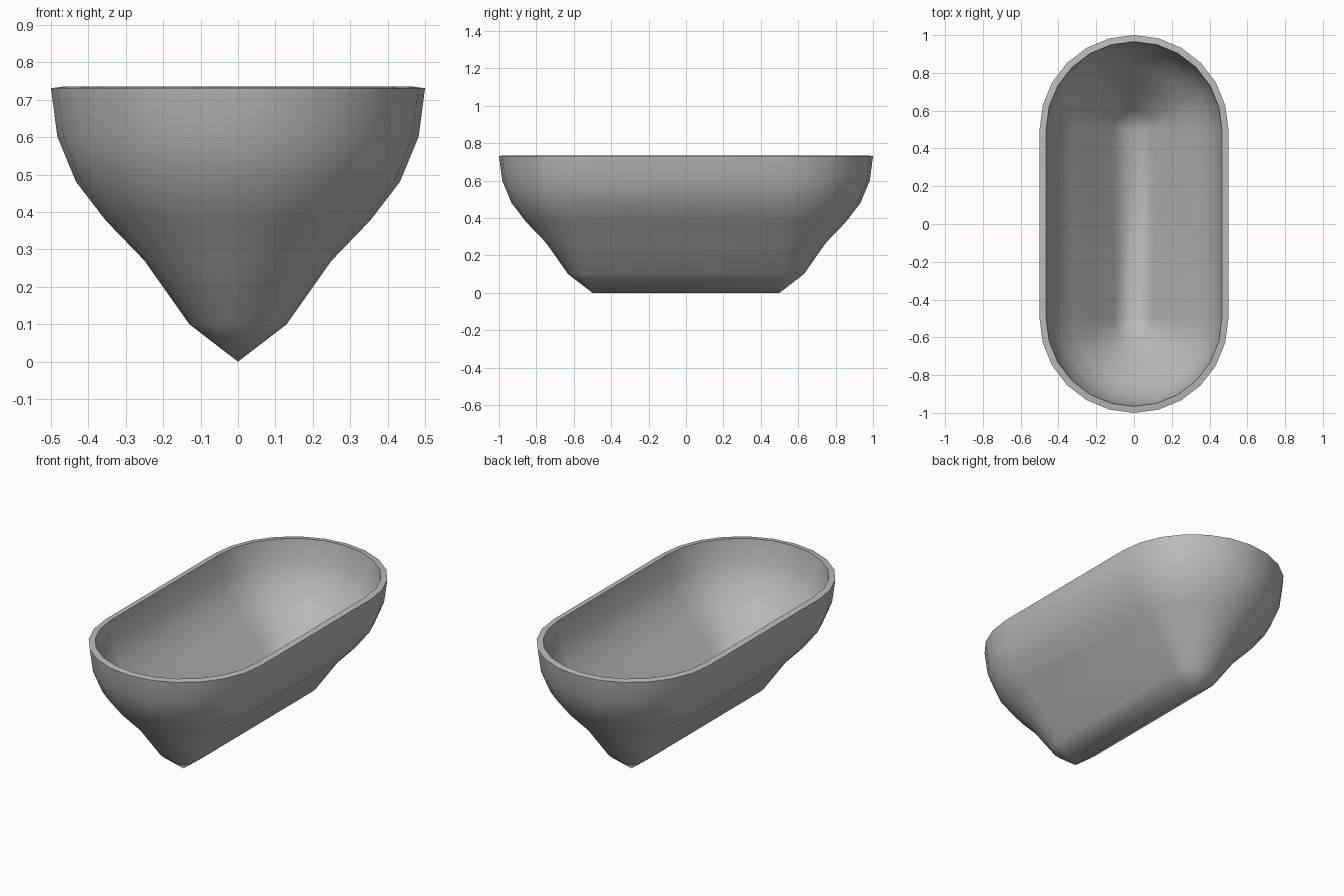
import bpy, bmesh, math

cube = bpy.data.objects.get("Cube")
if cube:
    bpy.data.objects.remove(cube, do_unlink=True)

# Plain grey material
grey = bpy.data.materials.new("grey")
grey.use_nodes = True
colour = (0.5, 0.5, 0.5, 1)
grey.diffuse_color = colour
grey.node_tree.nodes["Principled BSDF"].inputs["Base Color"].default_value = colour

RIM_Z = 0.731
HALF_LENGTH = 0.5      # centre of each rounded end
STEPS = 12             # segments per rounded end

# Profile (radius, height): drawn-down keel, then a quarter circle to the rim
profile = [(0, 0), (0.13, 0.1), (0.25, 0.27)]
for deg in (45, 30, 15, 0):
    a = math.radians(deg)
    profile.append((0.5 * math.cos(a), RIM_Z - 0.5 * math.sin(a)))


def stadium(bm, radius, z):
    """Ring of two half circles joined by straight sides."""
    ring = []
    for end in (1, -1):
        for i in range(STEPS + 1):
            a = math.pi * i / STEPS
            ring.append(bm.verts.new((end * radius * math.cos(a),
                                      end * (HALF_LENGTH + radius * math.sin(a)), z)))
    return ring


# Hull skin lofted through the rings; the lowest ring closes into the keel line
bm = bmesh.new()
rings = [stadium(bm, r, z) for r, z in profile]
for low, high in zip(rings, rings[1:]):
    n = len(low)
    for i in range(n):
        j = (i + 1) % n
        bm.faces.new((low[i], low[j], high[j], high[i]))
bmesh.ops.remove_doubles(bm, verts=bm.verts, dist=0.0005)
mesh = bpy.data.meshes.new("hull")
bm.to_mesh(mesh)
bm.free()
mesh.materials.append(grey)
hull = bpy.data.objects.new("hull", mesh)
bpy.context.collection.objects.link(hull)

# Wall thickness, grown inwards
bpy.context.view_layer.objects.active = hull
hull.select_set(True)
shell = hull.modifiers.new("wall", "SOLIDIFY")
shell.thickness = 0.035
shell.offset = -1
bpy.ops.object.modifier_apply(modifier=shell.name)

# Smooth walls and keel, crisp rim
bpy.ops.object.shade_smooth_by_angle(angle=math.radians(80))
